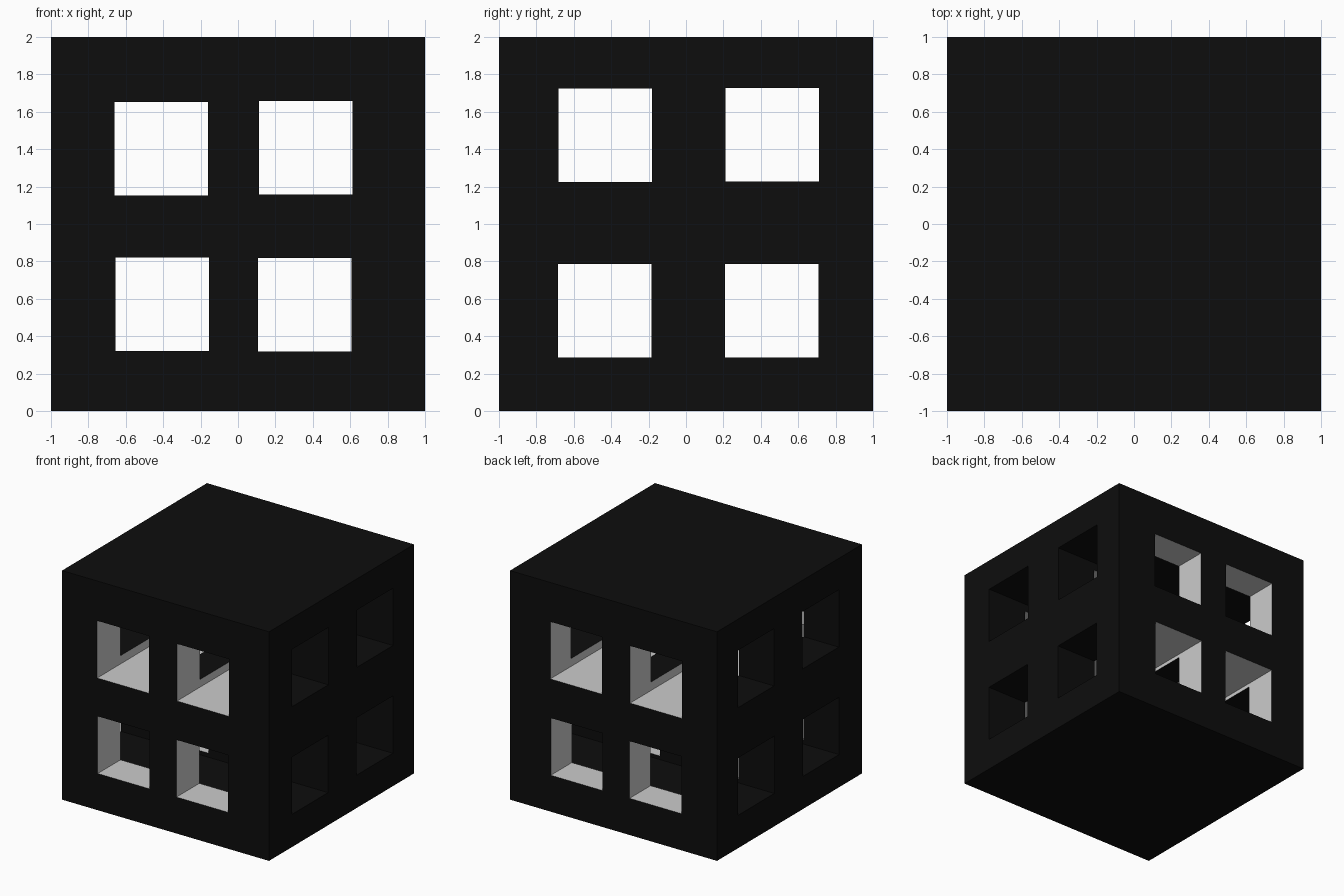
import bpy

if "Cube" in bpy.data.objects:
    bpy.data.objects.remove(bpy.data.objects["Cube"])


def material(name, value):
    m = bpy.data.materials.new(name)
    m.diffuse_color = (value, value, value, 1)
    m.use_nodes = True
    m.node_tree.nodes["Principled BSDF"].inputs["Base Color"].default_value = m.diffuse_color
    return m


def box(name, centre, size, mat):
    bpy.ops.mesh.primitive_cube_add(size=1, location=centre)
    ob = bpy.context.object
    ob.name = name
    ob.scale = size
    bpy.ops.object.transform_apply(location=False, rotation=False, scale=True)
    ob.data.materials.append(mat)
    return ob


black = material("black", 0.004)
grey = material("grey", 0.8)

# Solid block
block = box("block", (0, 0, 1), (2, 2, 2), black)

# Square tunnels: front to back with pale walls, side to side with black walls
HOLE = 0.5
front_holes = [(-0.41, 1.403), (0.361, 1.408), (-0.405, 0.57), (0.356, 0.568)]
side_holes = [(-0.431, 1.475), (0.462, 1.477), (-0.435, 0.535), (0.459, 0.537)]
cutters = [box("front_cutter", (x, 0, z), (HOLE, 3, HOLE), grey) for x, z in front_holes]
cutters += [box("side_cutter", (0, y, z), (3, HOLE, HOLE), black) for y, z in side_holes]

# Cut every tunnel, keeping each cutter's wall colour
bpy.context.view_layer.objects.active = block
for cutter in cutters:
    cutter.hide_render = True
    mod = block.modifiers.new("tunnel", 'BOOLEAN')
    mod.operation = 'DIFFERENCE'
    mod.solver = 'EXACT'
    mod.material_mode = 'TRANSFER'
    mod.object = cutter
    bpy.ops.object.modifier_apply(modifier=mod.name)
    bpy.data.objects.remove(cutter)
